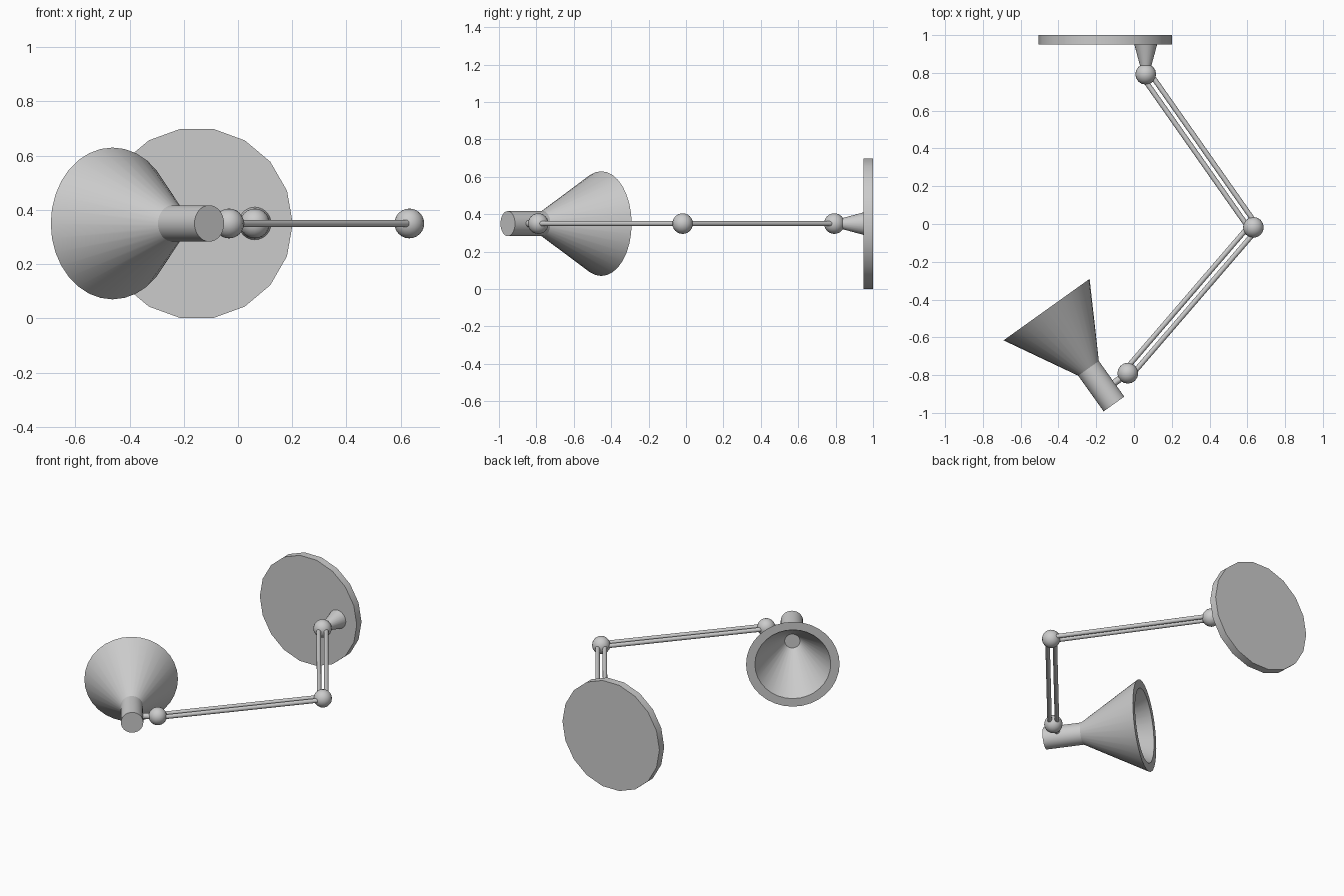
import bpy, bmesh, math
from mathutils import Vector

if "Cube" in bpy.data.objects:
    bpy.data.objects.remove(bpy.data.objects["Cube"])

Z = 0.35
SHOULDER = Vector((0.062, 0.793, Z))
ELBOW = Vector((0.632, -0.018, Z))
WRIST = Vector((-0.033, -0.79, Z))


def finish(name, bm, angle=28):
    bmesh.ops.recalc_face_normals(bm, faces=bm.faces)
    me = bpy.data.meshes.new(name)
    bm.to_mesh(me)
    bm.free()
    ob = bpy.data.objects.new(name, me)
    bpy.context.collection.objects.link(ob)
    bpy.ops.object.select_all(action='DESELECT')
    ob.select_set(True)
    bpy.context.view_layer.objects.active = ob
    bpy.ops.object.shade_smooth_by_angle(angle=math.radians(angle))
    return ob


def lathe(name, start, axis, profile, sides):
    """Spin (distance, radius) pairs about a horizontal axis; both ends capped."""
    a = Vector(axis).normalized()
    u = a.cross(Vector((0, 0, 1))).normalized()
    v = a.cross(u)
    bm = bmesh.new()
    rings = []
    for d, r in profile:
        rings.append([bm.verts.new(start + a * d + (u * math.cos(t) + v * math.sin(t)) * r)
                      for t in (2 * math.pi * i / sides for i in range(sides))])
    for p, q in zip(rings, rings[1:]):
        for i in range(sides):
            j = (i + 1) % sides
            bm.faces.new((p[i], p[j], q[j], q[i]))
    bm.faces.new(rings[0])
    bm.faces.new(rings[-1])
    return finish(name, bm, 25)


def rod(name, p, q, r0, r1=None, sides=16):
    r1 = r0 if r1 is None else r1
    return lathe(name, p, q - p, [(0, r0), ((q - p).length, r1)], sides)


# wall plate and the tapered mount
lathe("wall_plate", Vector((-0.152, 1.0, Z)), (0, -1, 0), [(0, 0.354), (0.05, 0.354)], 18)
rod("mount_cone", Vector((SHOULDER.x, 0.96, Z)), SHOULDER + Vector((0, 0.03, 0)), 0.063, 0.026, 24)

# ball joints
for name, pos in (("shoulder_joint", SHOULDER), ("elbow_joint", ELBOW), ("wrist_joint", WRIST)):
    bm = bmesh.new()
    bmesh.ops.create_uvsphere(bm, u_segments=16, v_segments=12, radius=0.055)
    bmesh.ops.translate(bm, verts=bm.verts, vec=pos)
    finish(name, bm, 40)

# paired arm rods
for name, p, q in (("upper_arm", SHOULDER, ELBOW), ("lower_arm", ELBOW, WRIST)):
    side = (q - p).cross(Vector((0, 0, 1))).normalized() * 0.022
    for s, tag in ((-1, "rod_a"), (1, "rod_b")):
        rod(f"{name}_{tag}", p + side * s, q + side * s, 0.0135)

# lamp head: neck, flared shade, rim and hollow interior in one profile
back = Vector((-0.106, -0.953, Z))
aim = Vector((-0.357, 0.5, 0)).normalized()
lathe("lamp_shade", back, aim,
      [(0, 0.067), (0.232, 0.067), (0.614, 0.28), (0.614, 0.227), (0.285, 0.046)], 32)

# short stem from the wrist joint to the neck
rod("head_stem", WRIST, back + aim * (WRIST - back).dot(aim), 0.018)
